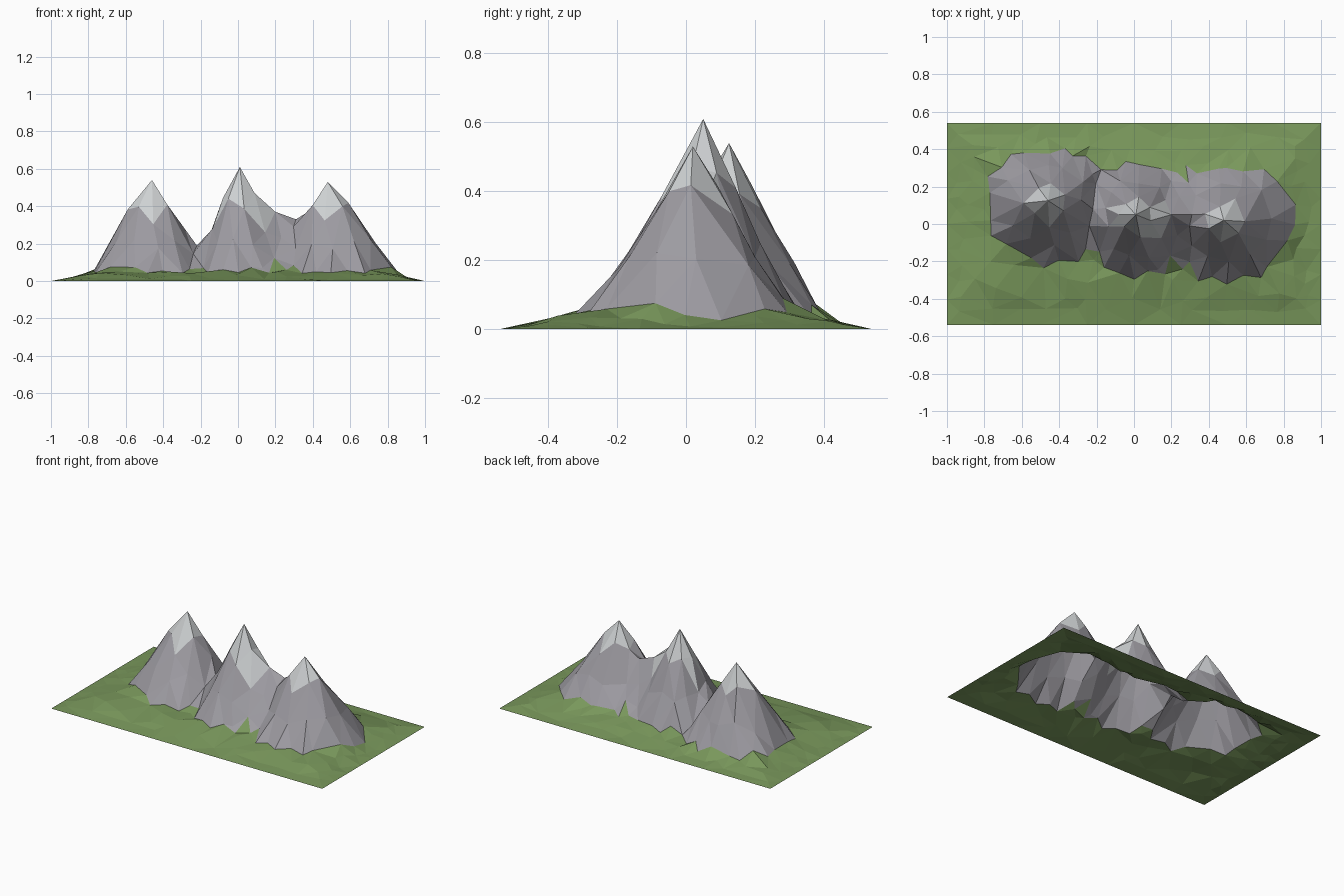
import bpy
import bmesh
import math
import random
from mathutils import Vector
from mathutils.geometry import delaunay_2d_cdt

cube = bpy.data.objects.get("Cube")
if cube:
    bpy.data.objects.remove(cube, do_unlink=True)

rng = random.Random(5)
HALF_X, HALF_Y = 1.0, 0.54

# Summits: centre x, y, height, then reach to left, right, front and back
PEAKS = [
    (-0.46, 0.125, 0.54, 0.34, 0.31, 0.36, 0.29),
    (0.01, 0.05, 0.61, 0.26, 0.28, 0.35, 0.29),
    (0.48, 0.02, 0.53, 0.29, 0.40, 0.33, 0.31),
]
# Lower saddles that join the summits
SADDLES = [
    (0.2, 0.05, 0.37, 0.3, 0.4, 0.34, 0.26),
    (0.31, 0.05, 0.33, 0.4, 0.4, 0.32, 0.27),
    (-0.22, 0.08, 0.19, 0.3, 0.3, 0.27, 0.23),
]
HILLS = PEAKS + SADDLES
SLOPE = [(0, 1), (0.33, 0.75), (0.67, 0.38), (0.92, 0.12), (1.02, 0)]


def make_material(name, color):
    mat = bpy.data.materials.new(name)
    mat.use_nodes = True
    mat.diffuse_color = (*color, 1)
    mat.node_tree.nodes["Principled BSDF"].inputs["Base Color"].default_value = (*color, 1)
    return mat


def reach(hill, dx, dy):
    """Distance from a summit, where 1 is the foot of the mountain."""
    _, _, _, west, east, front, back = hill
    u = abs(dx) / (east if dx > 0 else west)
    v = abs(dy) / (back if dy > 0 else front)
    return (u ** 2.4 + v ** 2.4) ** (1 / 2.4)


def slope(t):
    for (t0, h0), (t1, h1) in zip(SLOPE, SLOPE[1:]):
        if t <= t1:
            return h0 + (h1 - h0) * (t - t0) / (t1 - t0)
    return 0


def hill_height(hill, x, y):
    """Front and back slopes are more hollow than the sides."""
    dx, dy = x - hill[0], y - hill[1]
    hollow = 0.2 * abs(dy) / (math.hypot(dx, dy) + 0.0001)
    return hill[2] * slope(reach(hill, dx, dy) ** (1 - hollow))


def ground_height(x, y):
    d = max(0, min(1, min(HALF_X - abs(x), HALF_Y - abs(y)) / 0.24))
    return 0.046 * d * d * (3 - 2 * d)


def height(x, y):
    return max(ground_height(x, y), max(hill_height(h, x, y) for h in HILLS))


points = []


def add_point(x, y, gap):
    p = Vector((x, y))
    if all((p - q).length > gap for q in points):
        points.append(p)


# Summits first, so they stay exact
for hill in HILLS:
    add_point(hill[0], hill[1], 0)

# Straight outer border, then two looser rows just inside it
for inset, steps, wobble in ((0, 8, 0), (0.07, 12, 0.02), (0.13, 14, 0.02)):
    for i in range(steps):
        s = -1 + 2 * i / steps
        for x, y in ((s, -1), (-s, 1), (1, s), (-1, -s)):
            add_point(x * (HALF_X - inset) + rng.uniform(-wobble, wobble),
                      y * (HALF_Y - inset) + rng.uniform(-wobble, wobble), 0.01 + wobble * 2.5)

# Jittered rings of corners round every summit; the foot ring zigzags
for t, count, gap, zigzag in (
    (0.32, 7, 0.055, 0.04),
    (0.63, 12, 0.065, 0.03),
    (0.96, 26, 0.04, 0.06),
):
    for hill in HILLS:
        turn = rng.random()
        for i in range(count):
            angle = math.tau * (i + turn + rng.uniform(-0.2, 0.2)) / count
            dx, dy = math.cos(angle), math.sin(angle)
            side = zigzag if i % 2 else -zigzag
            r = (t + side + rng.uniform(-0.04, 0.04)) / reach(hill, dx, dy)
            x, y = hill[0] + dx * r, hill[1] + dy * r
            if max(hill_height(hill, x, y), ground_height(x, y)) >= height(x, y) - 0.02:
                add_point(x, y, gap)

# Loose scatter over the meadow
for i in range(250):
    x, y = rng.uniform(-0.9, 0.9), rng.uniform(-0.44, 0.44)
    if min(reach(h, x - h[0], y - h[1]) for h in HILLS) > 1.1:
        add_point(x, y, 0.085)

# Join the points into one faceted, open-bottomed landscape
flat_points, _, triangles, _, _, _ = delaunay_2d_cdt(points, [], [], 0, 0.0001)
bm = bmesh.new()
verts = []
for p in flat_points:
    z = height(p.x, p.y)
    on_summit = any((p - Vector(h[:2])).length < 0.01 for h in HILLS)
    on_border = abs(p.x) > HALF_X - 0.01 or abs(p.y) > HALF_Y - 0.01
    if not on_summit and not on_border:
        spread = 0.005 if z < 0.06 else 0.016
        z = max(0.002, z + rng.uniform(-spread, spread))
    verts.append(bm.verts.new((p.x, p.y, z)))
for tri in triangles:
    bm.faces.new([verts[i] for i in tri])
bm.normal_update()

# Grass on low ground, rock on the mountains, pale stone round the tops
GRASS, ROCK, PALE = range(3)
for face in bm.faces:
    if face.normal.z < 0:
        face.normal_flip()
    z = face.calc_center_median().z
    top = max(v.co.z for v in face.verts)
    face.smooth = False
    if z > 0.36 and top > 0.42:
        face.material_index = PALE
    elif z > 0.078 or (z > 0.055 and face.normal.z < 0.75):
        face.material_index = ROCK
    else:
        face.material_index = GRASS

mesh = bpy.data.meshes.new("mountain_landscape")
bm.to_mesh(mesh)
bm.free()
for name, color in (
    ("grass_green", (0.19, 0.31, 0.105)),
    ("rock_grey", (0.34, 0.33, 0.36)),
    ("pale_stone", (0.62, 0.64, 0.65)),
):
    mesh.materials.append(make_material(name, color))
landscape = bpy.data.objects.new("mountain_landscape", mesh)
bpy.context.collection.objects.link(landscape)
